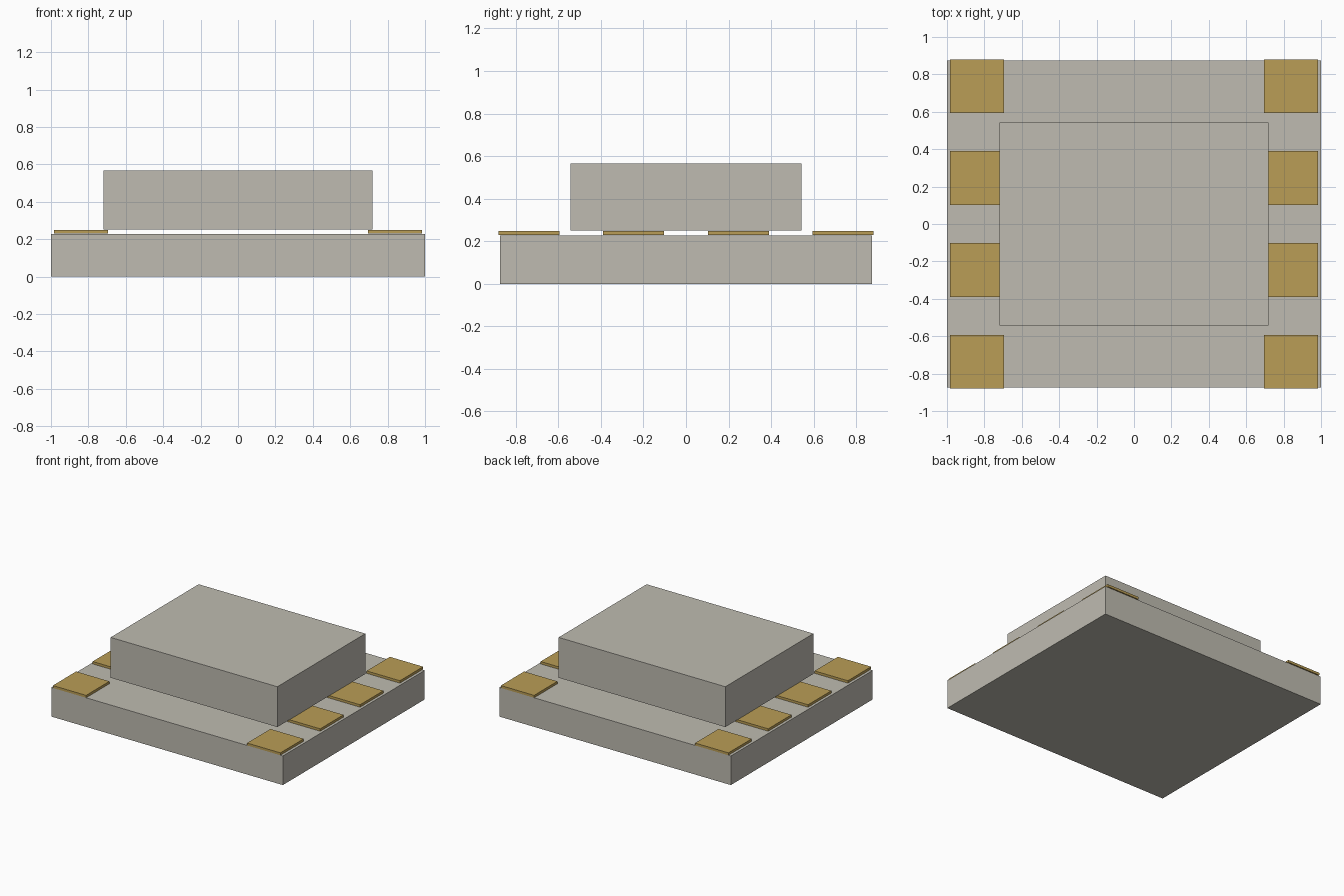
import bpy

# Remove the default cube
cube = bpy.data.objects.get("Cube")
if cube:
    bpy.data.objects.remove(cube, do_unlink=True)


def material(name, rgb):
    mat = bpy.data.materials.new(name)
    mat.use_nodes = True
    mat.diffuse_color = (*rgb, 1)
    bsdf = next(n for n in mat.node_tree.nodes if n.type == 'BSDF_PRINCIPLED')
    bsdf.inputs["Base Color"].default_value = (*rgb, 1)
    return mat


def box(name, x, y, z, mat):
    """Flat-sided box spanning the given (min, max) ranges."""
    bpy.ops.mesh.primitive_cube_add(size=1)
    obj = bpy.context.object
    obj.name = obj.data.name = name
    ranges = (x, y, z)
    for v in obj.data.vertices:
        v.co = [r[0] if c < 0 else r[1] for c, r in zip(v.co, ranges)]
    obj.data.materials.append(mat)
    return obj


stone = material("warm grey", (0.52, 0.50, 0.44))
gold = material("gold", (0.49, 0.34, 0.093))

# Base slab and raised block, separated by a thin gap
box("base_slab", (-1, 1), (-0.875, 0.875), (0, 0.227), stone)
box("upper_block", (-0.72, 0.72), (-0.543, 0.543), (0.251, 0.566), stone)

# Four contact pads along each side edge
PAD = 0.287
for side, sx in (("left", 1), ("right", -1)):
    for i, yc in enumerate((-0.737, -0.246, 0.246, 0.737)):
        xc = sx * 0.839
        box(f"{side}_pad_{i + 1}", (xc - PAD / 2, xc + PAD / 2),
            (yc - PAD / 2, yc + PAD / 2), (0.230, 0.249), gold)
